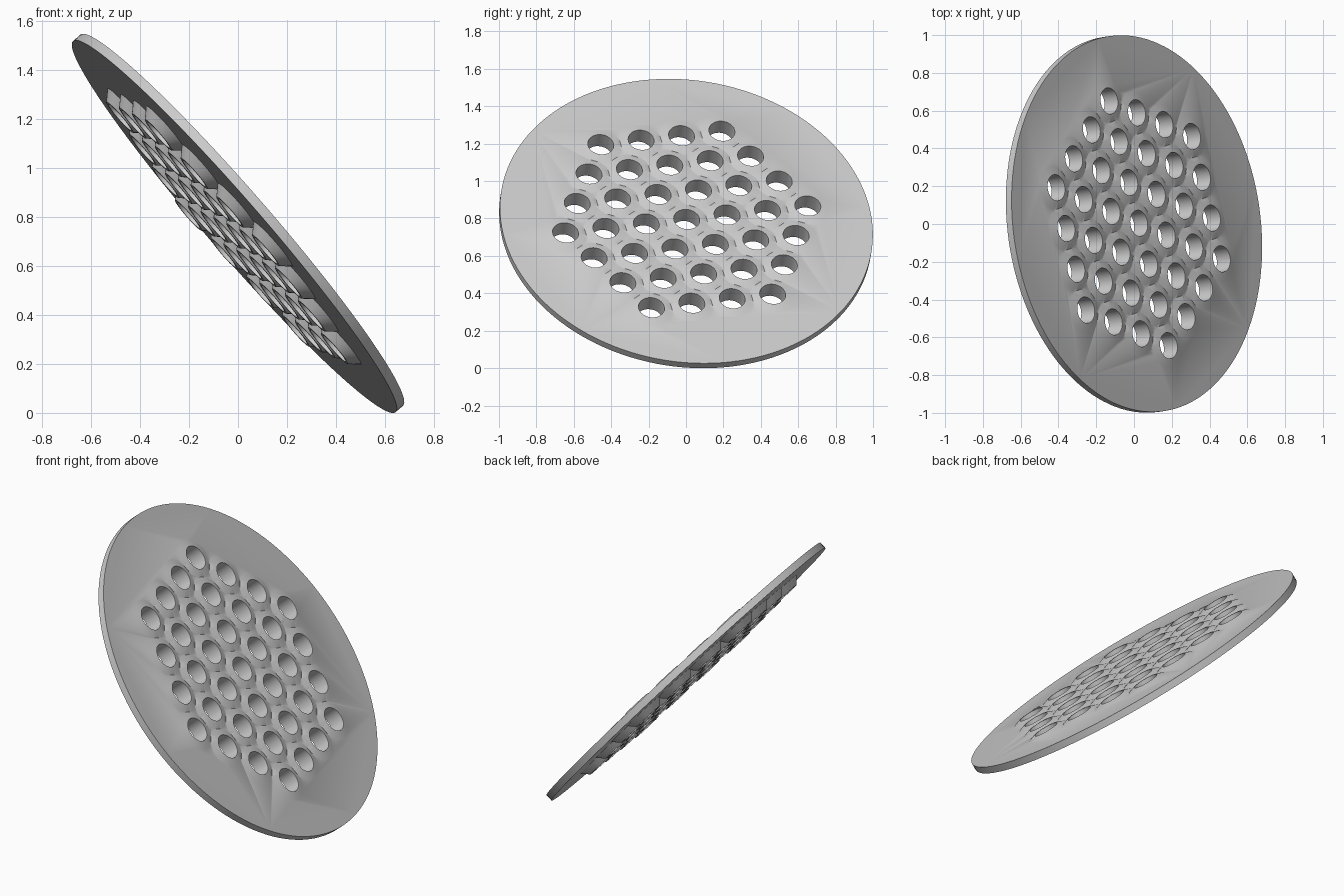
import bpy
import bmesh
import math
from mathutils import Matrix, Vector

if "Cube" in bpy.data.objects:
    bpy.data.objects.remove(bpy.data.objects["Cube"], do_unlink=True)

RADIUS, HALF_THICK = 1.003, 0.02
PITCH, RINGS = 0.2235, 3
HOLE_RADIUS = 0.07

grey = bpy.data.materials.new("light_grey")
grey.use_nodes = True
grey.diffuse_color = (0.6, 0.6, 0.6, 1)
grey.node_tree.nodes["Principled BSDF"].inputs["Base Color"].default_value = (0.6, 0.6, 0.6, 1)


def add_lathe(bm, profile, centre, sides):
    """Closed solid of revolution through (radius, height) points."""
    rings = []
    for r, z in profile:
        ring = []
        for i in range(sides):
            a = math.tau * i / sides
            ring.append(bm.verts.new((centre[0] + r * math.cos(a),
                                      centre[1] + r * math.sin(a), z)))
        rings.append(ring)
    for low, high in zip(rings, rings[1:]):
        for i in range(sides):
            j = (i + 1) % sides
            bm.faces.new((low[i], low[j], high[j], high[i]))
    bm.faces.new(rings[0][::-1])
    bm.faces.new(rings[-1])


def make_part(name, profile, centres, sides):
    bm = bmesh.new()
    for c in centres:
        add_lathe(bm, profile, c, sides)
    mesh = bpy.data.meshes.new(name)
    bm.to_mesh(mesh)
    bm.free()
    mesh.materials.append(grey)
    obj = bpy.data.objects.new(name, mesh)
    bpy.context.collection.objects.link(obj)
    return obj


# Hexagonal grid of hole centres
centres = []
for q in range(-RINGS, RINGS + 1):
    for r in range(-RINGS, RINGS + 1):
        if abs(q + r) <= RINGS:
            centres.append((PITCH * (q + r / 2), PITCH * r * math.sqrt(3) / 2))

# Round plate, conical bosses on both faces, and the drills
plate = make_part("perforated_plate", [(RADIUS, -HALF_THICK), (RADIUS, HALF_THICK)], [(0, 0)], 128)
bosses = make_part("bosses", [(0.083, -0.06), (0.13, -0.01), (0.14, 0.01), (0.078, 0.035)], centres, 32)
drills = make_part("drills", [(HOLE_RADIUS, -0.2), (HOLE_RADIUS, 0.2)], centres, 32)

# Merge the bosses, then drill every hole through
bpy.ops.object.select_all(action="DESELECT")
bpy.context.view_layer.objects.active = plate
plate.select_set(True)
for tool, operation in ((bosses, "UNION"), (drills, "DIFFERENCE")):
    tool.hide_render = True
    mod = plate.modifiers.new(tool.name, "BOOLEAN")
    mod.operation = operation
    mod.solver = "EXACT"
    mod.use_self = operation == "UNION"
    mod.object = tool
    bpy.ops.object.modifier_apply(modifier=mod.name)
for tool in (bosses, drills):
    bpy.data.objects.remove(tool, do_unlink=True)

# Tilt the plate into place
normal = Vector((0.75, 0.11, 0.652)).normalized()
row = Vector((-0.14, 0.66, 0.09))
row = (row - normal * row.dot(normal)).normalized()
side = normal.cross(row)
tilt = Matrix((row, side, normal)).transposed().to_4x4()
plate.data.transform(Matrix.Translation((0, 0, 0.773)) @ tilt)

bpy.ops.object.shade_smooth_by_angle(angle=math.radians(30))
